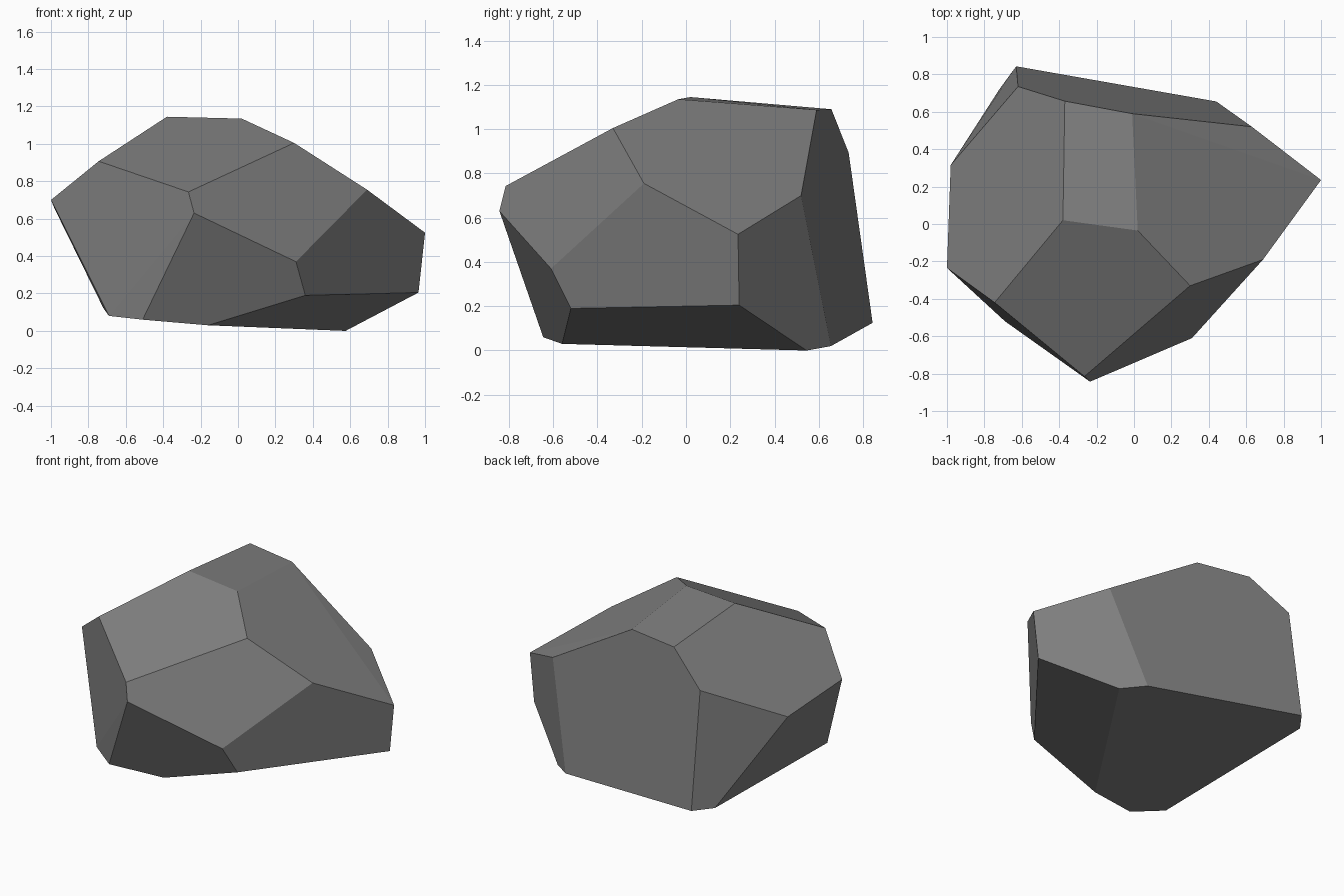
import bpy, bmesh, math

# Corner points of the faceted rock
corners = [
    # top ridge
    (-0.38, 0.02, 1.145), (0.02, -0.035, 1.135), (0.30, -0.33, 1.005),
    (-0.37, 0.657, 1.09), (-0.01, 0.59, 1.087),
    # right side
    (0.69, -0.19, 0.755), (1.0, 0.235, 0.525), (0.965, 0.24, 0.205),
    (0.63, 0.52, 0.70),
    # front
    (0.36, -0.52, 0.19), (0.31, -0.61, 0.37), (-0.235, -0.843, 0.63),
    (-0.265, -0.815, 0.743),
    # left side
    (-0.745, -0.42, 0.907), (-1.0, -0.235, 0.70), (-0.98, 0.315, 0.652),
    (-0.62, 0.735, 0.893),
    # underside
    (-0.51, -0.645, 0.06), (-0.16, -0.56, 0.03), (0.575, 0.545, 0.0),
    (0.44, 0.655, 0.02), (-0.63, 0.843, 0.125), (-0.72, 0.72, 0.122),
    (-0.69, -0.52, 0.08),
]

# Wrap the corners in a convex hull, then merge coplanar triangles into facets
bm = bmesh.new()
for p in corners:
    bm.verts.new(p)
bmesh.ops.convex_hull(bm, input=bm.verts[:])
bmesh.ops.dissolve_limit(bm, angle_limit=math.radians(4),
                         verts=bm.verts[:], edges=bm.edges[:])
bmesh.ops.recalc_face_normals(bm, faces=bm.faces[:])
mesh = bpy.data.meshes.new("rock")
bm.to_mesh(mesh)
bm.free()

# Single grey stone colour
stone = bpy.data.materials.new("grey stone")
stone.diffuse_color = (0.215, 0.215, 0.215, 1)
mesh.materials.append(stone)

rock = bpy.data.objects.new("rock", mesh)
bpy.context.collection.objects.link(rock)
